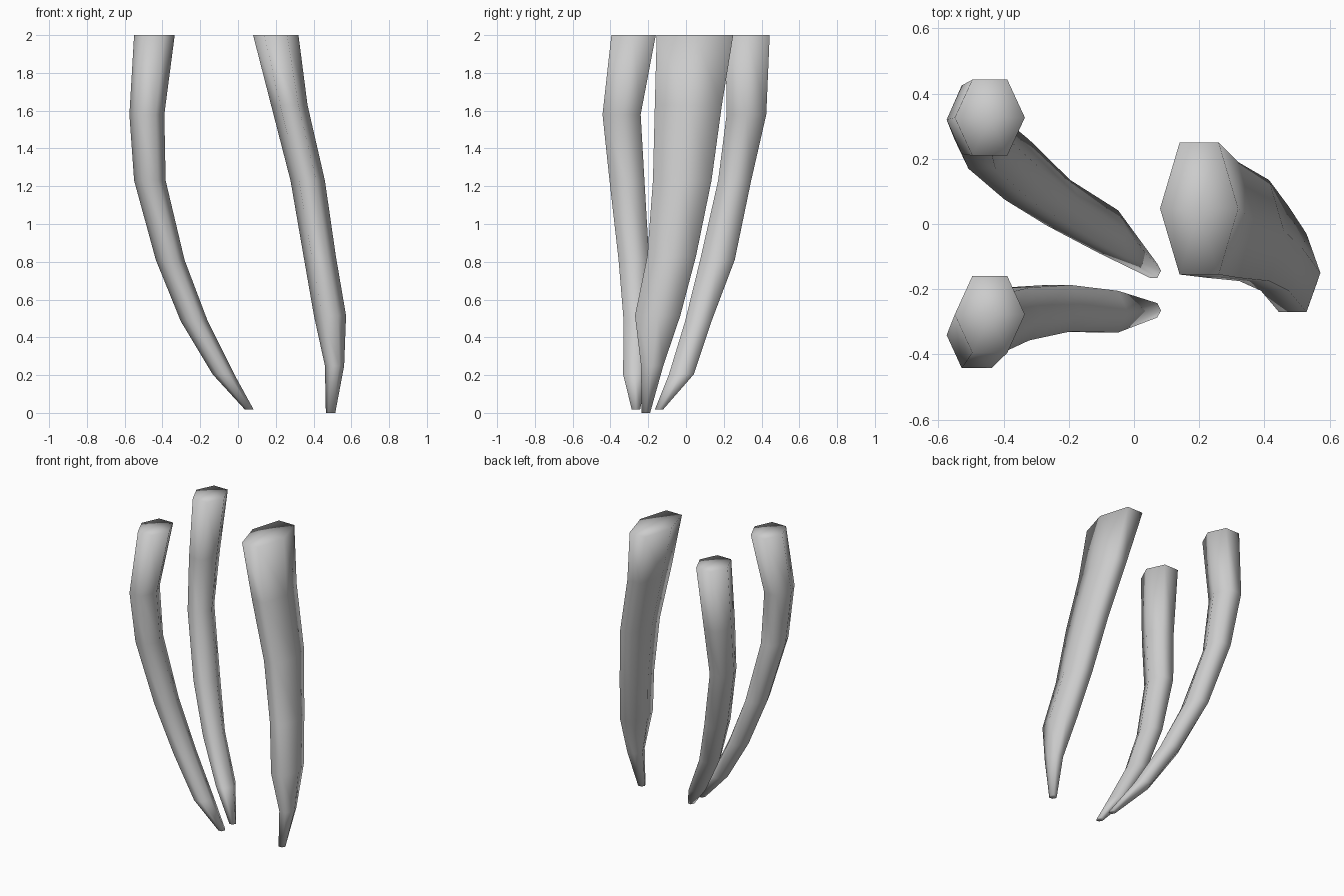
import bpy, bmesh
from math import cos, sin, pi

if "Cube" in bpy.data.objects:
    bpy.data.objects.remove(bpy.data.objects["Cube"])


def claw(name, rings):
    """Loft six-sided rings (z, x_min, x_max, y_min, y_max) and close both ends with fans."""
    bm = bmesh.new()
    loops = []
    for z, x0, x1, y0, y1 in rings:
        cx, cy, rx, ry = (x0 + x1) / 2, (y0 + y1) / 2, (x1 - x0) / 2, (y1 - y0) / 2
        loops.append([bm.verts.new((cx + rx * cos(i * pi / 3),
                                    cy + ry * sin(i * pi / 3) / sin(pi / 3), z))
                      for i in range(6)])
    for a, b in zip(loops, loops[1:]):
        for i in range(6):
            j = (i + 1) % 6
            bm.faces.new((a[i], a[j], b[j], b[i]))
    for loop, (z, x0, x1, y0, y1) in ((loops[0], rings[0]), (loops[-1], rings[-1])):
        mid = bm.verts.new(((x0 + x1) / 2, (y0 + y1) / 2, z))
        for i in range(6):
            bm.faces.new((loop[i], loop[(i + 1) % 6], mid))
    bmesh.ops.recalc_face_normals(bm, faces=bm.faces)
    for f in bm.faces:
        f.smooth = True
    mesh = bpy.data.meshes.new(name)
    bm.to_mesh(mesh)
    bm.free()
    obj = bpy.data.objects.new(name, mesh)
    bpy.context.collection.objects.link(obj)
    return obj


# The two slim claws share one side profile: z, x_min, x_max
slim = [(2.0, -0.55, -0.335), (1.58, -0.575, -0.39), (1.23, -0.55, -0.383),
        (0.81, -0.435, -0.283), (0.485, -0.303, -0.16),
        (0.205, -0.135, -0.02), (0.017, 0.037, 0.083)]

# Sideways extents of each slim claw: y_min, y_max
back_y = [(0.21, 0.443), (0.215, 0.425), (0.17, 0.345), (0.075, 0.258),
          (-0.005, 0.135), (-0.09, 0.042), (-0.165, -0.122)]
front_y = [(-0.395, -0.16), (-0.442, -0.24), (-0.405, -0.22), (-0.357, -0.195),
           (-0.33, -0.187), (-0.333, -0.205), (-0.287, -0.243)]

claw("back_slim_claw", [p + y for p, y in zip(slim, back_y)])
claw("front_slim_claw", [p + y for p, y in zip(slim, front_y)])

# Broad opposing claw
claw("broad_claw", [
    (2.0, 0.08, 0.32, -0.155, 0.25),
    (1.63, 0.175, 0.368, -0.165, 0.19),
    (1.23, 0.278, 0.46, -0.175, 0.135),
    (0.83, 0.347, 0.518, -0.205, 0.053),
    (0.515, 0.402, 0.572, -0.27, -0.03),
    (0.25, 0.46, 0.562, -0.238, -0.12),
    (0.0, 0.465, 0.515, -0.235, -0.19)])
